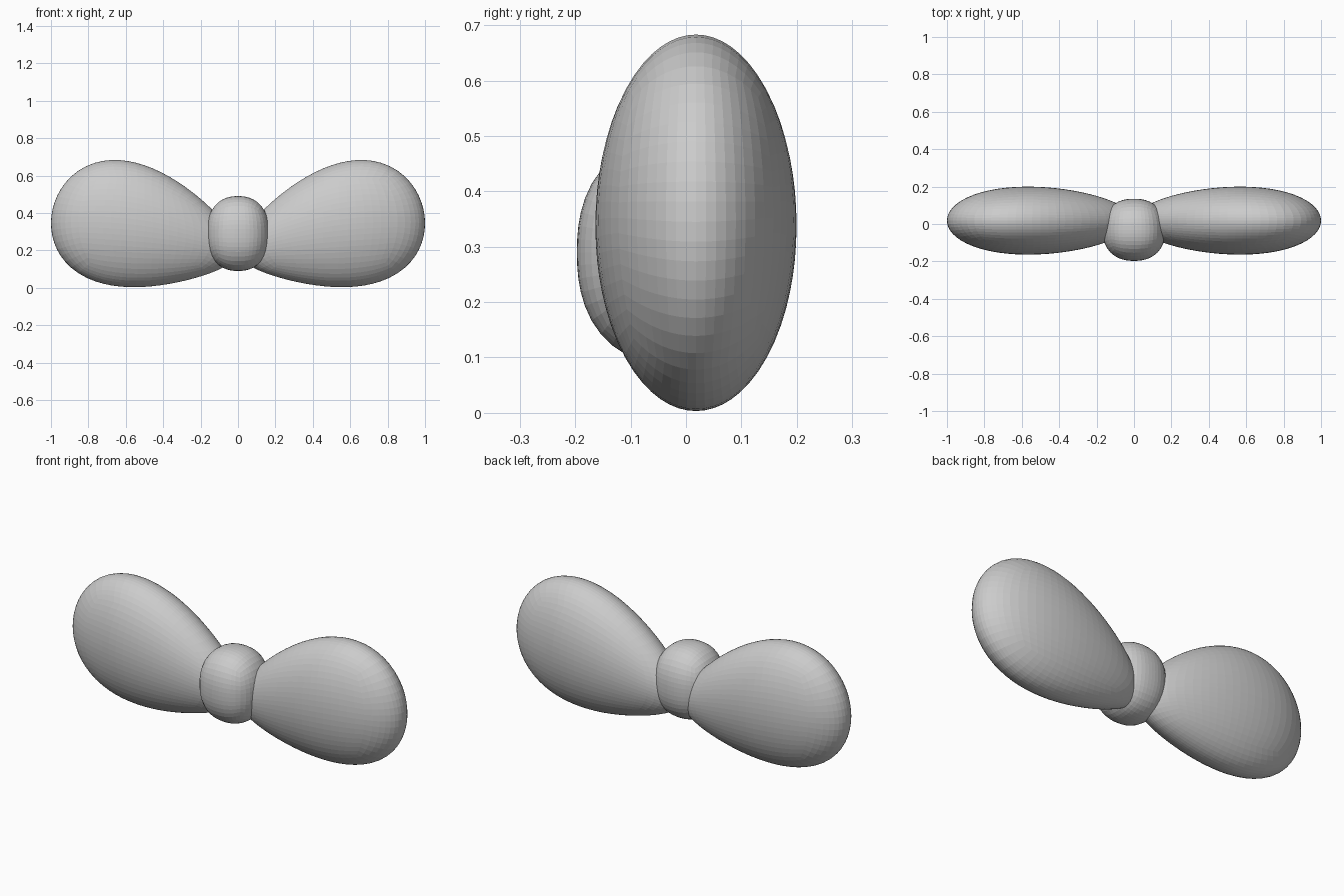
import bpy, bmesh
from math import sqrt

if "Cube" in bpy.data.objects:
    bpy.data.objects.remove(bpy.data.objects["Cube"])


def ball(name, shape, cuts=15):
    """Subdivided cube rounded to a unit sphere, then reshaped point by point."""
    bm = bmesh.new()
    bmesh.ops.create_cube(bm, size=2)
    bmesh.ops.subdivide_edges(bm, edges=bm.edges[:], cuts=cuts, use_grid_fill=True)
    for v in bm.verts:
        x, y, z = v.co
        # even cube-to-sphere spread
        p = (x * sqrt(1 - y*y/2 - z*z/2 + y*y*z*z/3),
             y * sqrt(1 - z*z/2 - x*x/2 + z*z*x*x/3),
             z * sqrt(1 - x*x/2 - y*y/2 + x*x*y*y/3))
        v.co = shape(*p)
    bmesh.ops.recalc_face_normals(bm, faces=bm.faces[:])
    me = bpy.data.meshes.new(name)
    bm.to_mesh(me)
    bm.free()
    ob = bpy.data.objects.new(name, me)
    bpy.context.collection.objects.link(ob)
    return ob


def loop_shape(side):
    # egg that swells and rises away from the knot
    def shape(a, b, c):
        return (side * (0.5 + 0.5 * a),
                0.018 + b * (0.18 + 0.025 * a),
                0.33 + 0.07 * a - 0.055 * a * a + c * (0.325 + 0.1 * a - 0.017 * a * a))
    return shape


def knot_shape(a, b, c):
    # slightly squared ellipsoid
    n = 2.3
    k = (abs(a)**n + abs(b)**n + abs(c)**n) ** (-1 / n)
    return (0.168 * a * k, -0.031 + 0.166 * b * k, 0.29 + 0.2 * c * k)


# two bow loops
for label, side in (("right", 1), ("left", -1)):
    ball("bow_loop_" + label, loop_shape(side))

# centre knot
ball("bow_knot", knot_shape, 11)
